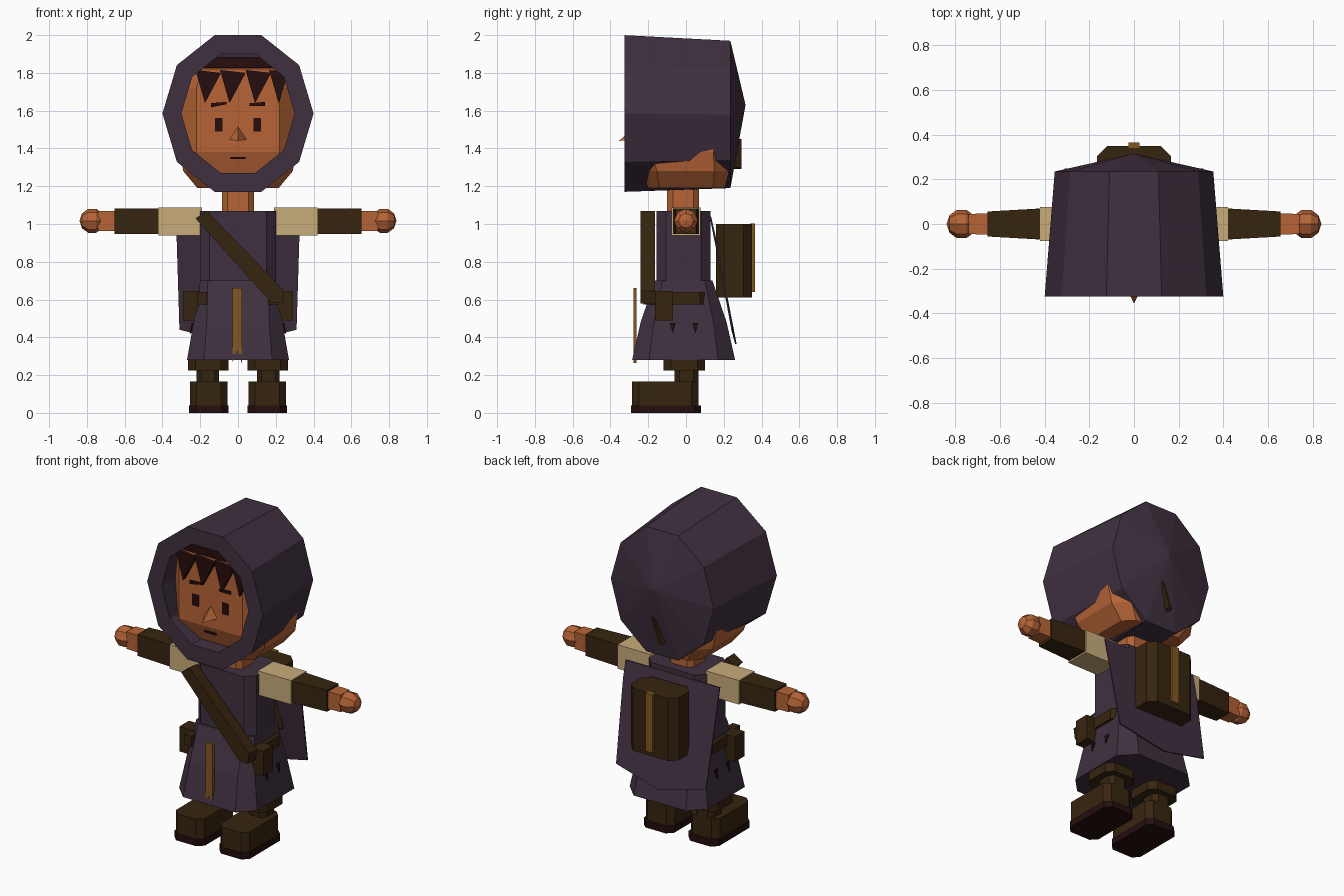
import bpy, bmesh, math
from mathutils import Matrix, Vector

if "Cube" in bpy.data.objects:
    bpy.data.objects.remove(bpy.data.objects["Cube"])


def mat(name, col):
    m = bpy.data.materials.new(name)
    m.diffuse_color = (*col, 1)
    m.use_nodes = True
    m.node_tree.nodes["Principled BSDF"].inputs["Base Color"].default_value = m.diffuse_color
    return m


PURPLE = mat("dusk_cloth", (.051, .030, .051))
SKIN = mat("skin", (.468, .127, .037))
BROWN = mat("leather", (.037, .018, .0048))
DARK = mat("dark_hair", (.019, .0042, .004))
CREAM = mat("linen", (.578, .413, .195))
GOLD = mat("ochre", (.223, .098, .016))


def finish(name, bm, m):
    bmesh.ops.recalc_face_normals(bm, faces=bm.faces[:])
    me = bpy.data.meshes.new(name)
    bm.to_mesh(me)
    bm.free()
    me.materials.append(m)
    ob = bpy.data.objects.new(name, me)
    bpy.context.collection.objects.link(ob)
    return ob


def loft(name, rings, m, caps=True):
    """Skin a list of equal-length closed rings."""
    bm = bmesh.new()
    vr = [[bm.verts.new(p) for p in r] for r in rings]
    n = len(vr[0])
    for a, b in zip(vr, vr[1:]):
        for i in range(n):
            j = (i + 1) % n
            bm.faces.new((a[i], a[j], b[j], b[i]))
    if caps:
        bm.faces.new(vr[0])
        bm.faces.new(vr[-1])
    return finish(name, bm, m)


def ring(z, x0, x1, y0, y1, c=0):
    """Horizontal rectangle with optional corner cuts."""
    if c == 0:
        return [(x0, y0, z), (x1, y0, z), (x1, y1, z), (x0, y1, z)]
    return [(x0 + c, y0, z), (x1 - c, y0, z), (x1, y0 + c, z), (x1, y1 - c, z),
            (x1 - c, y1, z), (x0 + c, y1, z), (x0, y1 - c, z), (x0, y0 + c, z)]


def box(name, x0, x1, y0, y1, z0, z1, m, c=0):
    return loft(name, [ring(z0, x0, x1, y0, y1, c), ring(z1, x0, x1, y0, y1, c)], m)


def plate(name, pts, y0, y1, m):
    """Front-facing outline extruded from y0 to y1."""
    return loft(name, [[(x, y0, z) for x, z in pts], [(x, y1, z) for x, z in pts]], m)


def decagon(rx, rz, y, zc):
    return [(rx * math.cos(math.pi * k / 5), y, zc + rz * math.sin(math.pi * k / 5))
            for k in range(10)]


# hood: inner lining, front rim, outer shell, shallow pointed back
apex = [(0.001 * math.cos(math.pi * k / 5), .315, 1.63 + .001 * math.sin(math.pi * k / 5))
        for k in range(10)]
loft("hood", [decagon(.30, .33, -.15, 1.585), decagon(.30, .33, -.325, 1.585),
              decagon(.40, .436, -.325, 1.585), decagon(.355, .41, .235, 1.58), apex],
     PURPLE, caps=False)

# head and neck
FACE = -.27
loft("head", [ring(1.19, -.215, .215, -.20, .205, .06),
              ring(1.28, -.29, .29, -.235, .23, .08),
              ring(1.38, -.31, .31, FACE, .235, .09),
              ring(1.72, -.30, .30, FACE, .21, .08),
              ring(1.82, -.26, .26, FACE, .16, .07),
              ring(1.86, -.20, .20, -.22, .12, .06)], SKIN)
box("neck", -.085, .085, -.10, .07, 1.04, 1.21, SKIN, .03)

# face details
for s, side in ((-1, "left"), (1, "right")):
    x = s * .102
    plate(side + "_eye", [(x - .021, 1.49), (x + .021, 1.49), (x + .021, 1.56),
                          (x - .021, 1.56)], FACE - .006, FACE + .002, DARK)
    plate(side + "_brow", [(x - .04, 1.622 + s * .004), (x + .04, 1.622 - s * .004 + .008),
                           (x + .04, 1.646), (x - .04, 1.64)], FACE - .008, FACE + .002, DARK)
plate("mouth", [(-.04, 1.343), (.04, 1.343), (.04, 1.354), (-.04, 1.354)],
      FACE - .006, FACE + .002, DARK)
bm = bmesh.new()
a, b, c, d = [bm.verts.new(p) for p in ((-.045, FACE, 1.447), (.045, FACE, 1.447),
                                        (0, FACE, 1.515), (0, -.355, 1.44))]
for f in ((a, b, c), (a, b, d), (b, c, d), (c, a, d)):
    bm.faces.new(f)
finish("nose", bm, SKIN)

# hair: top band and pointed fringe
box("hair_band", -.22, .22, -.285, -.15, 1.825, 1.885, DARK, .05)
for i, x in enumerate((-.225, -.095, .04, .165)):
    plate(f"fringe_{i}", [(x, 1.815), (x + .05, 1.64), (x + .135 if i < 3 else x + .1, 1.80)],
          -.295, FACE + .005, DARK)
plate("back_lock", [(.035, 1.45), (.02, 1.44), (-.035, 1.29), (-.015, 1.30)],
      .24, .295, BROWN)

# torso, skirt, cape
loft("torso", [ring(.60, -.20, .20, -.155, .13, .05),
               ring(1.07, -.20, .20, -.155, .13, .05)], PURPLE)
loft("skirt", [ring(.28, -.27, .27, -.285, .26, .09),
               ring(.48, -.235, .235, -.24, .215, .07),
               ring(.70, -.20, .20, -.165, .14, .04)], PURPLE)
cape = [(-.31, .24, .44), (0, .26, .365), (.31, .24, .44),
        (.325, .15, .93), (.325, .125, 1.04), (-.325, .125, 1.04), (-.325, .15, .93)]
loft("cape", [cape, [(x, y + .008, z) for x, y, z in cape]], PURPLE)

# belt, pouches, shoulder strap, sash
box("belt", -.235, .235, -.18, .145, .575, .64, BROWN, .07)
for s, side in ((-1, "left"), (1, "right")):
    xs = sorted((s * .20, s * .29))
    box(side + "_pouch", xs[0], xs[1], -.165, -.07, .49, .645, BROWN)
    xs = sorted((s * .165, s * .215))
    box(side + "_buckle", xs[0], xs[1], -.225, -.15, .575, .64, BROWN)
    for y in (-.07, .05):
        x = s * .238
        loft(f"{side}_tear_{'front' if y < 0 else 'back'}",
             [[(x, y - .015, .475), (x, y + .015, .475), (x + s * .01, y, .42)],
              [(x + s * .008, y - .015, .475), (x + s * .008, y + .015, .475),
               (x + s * .018, y, .42)]], DARK)
plate("shoulder_strap", [(-.225, 1.03), (-.165, 1.07), (.245, .645), (.235, .58), (.175, .585)],
      -.24, -.165, BROWN)
plate("sash", [(-.03, .265), (-.005, .335), (.02, .265), (.02, .66), (-.03, .66)],
      -.278, -.262, GOLD)

# backpack with front strap
box("backpack", -.165, .165, .16, .35, .61, 1.0, BROWN, .045)
box("backpack_strap", -.025, .025, .34, .366, .64, 1.003, GOLD)


def arm_part(name, s, x0, x1, h0, h1, zc, v, m):
    """Tapered square bar along x: half depths h0,h1 and half height v."""
    loft(name, [[(s * x, y, z) for y, z in ((-h, zc - v), (h, zc - v), (h, zc + v), (-h, zc + v))]
                for x, h in ((x0, h0), (x1, h1))], m)


# arms and legs, mirrored
for s, side in ((-1, "left"), (1, "right")):
    arm_part(side + "_sleeve", s, .19, .42, .078, .076, 1.013, .075, CREAM)
    arm_part(side + "_forearm", s, .41, .655, .07, .056, 1.015, .067, BROWN)
    arm_part(side + "_wrist", s, .64, .74, .048, .045, 1.017, .053, SKIN)
    bm = bmesh.new()
    bmesh.ops.create_uvsphere(bm, u_segments=8, v_segments=5, radius=.067,
                              matrix=Matrix.Translation(Vector((s * .772, 0, 1.017)))
                              @ Matrix.Rotation(math.pi / 2, 4, 'Y'))
    finish(side + "_hand", bm, SKIN)

    def span(a, b):
        return sorted((s * a, s * b))
    box(side + "_cuff", *span(.05, .265), -.12, .10, .225, .30, BROWN, .04)
    box(side + "_leg", *span(.10, .22), -.06, .065, .15, .24, BROWN, .025)
    box(side + "_boot", *span(.055, .255), -.285, .065, .035, .165, BROWN, .035)
    box(side + "_sole", *span(.05, .26), -.29, .08, 0, .04, DARK, .035)
